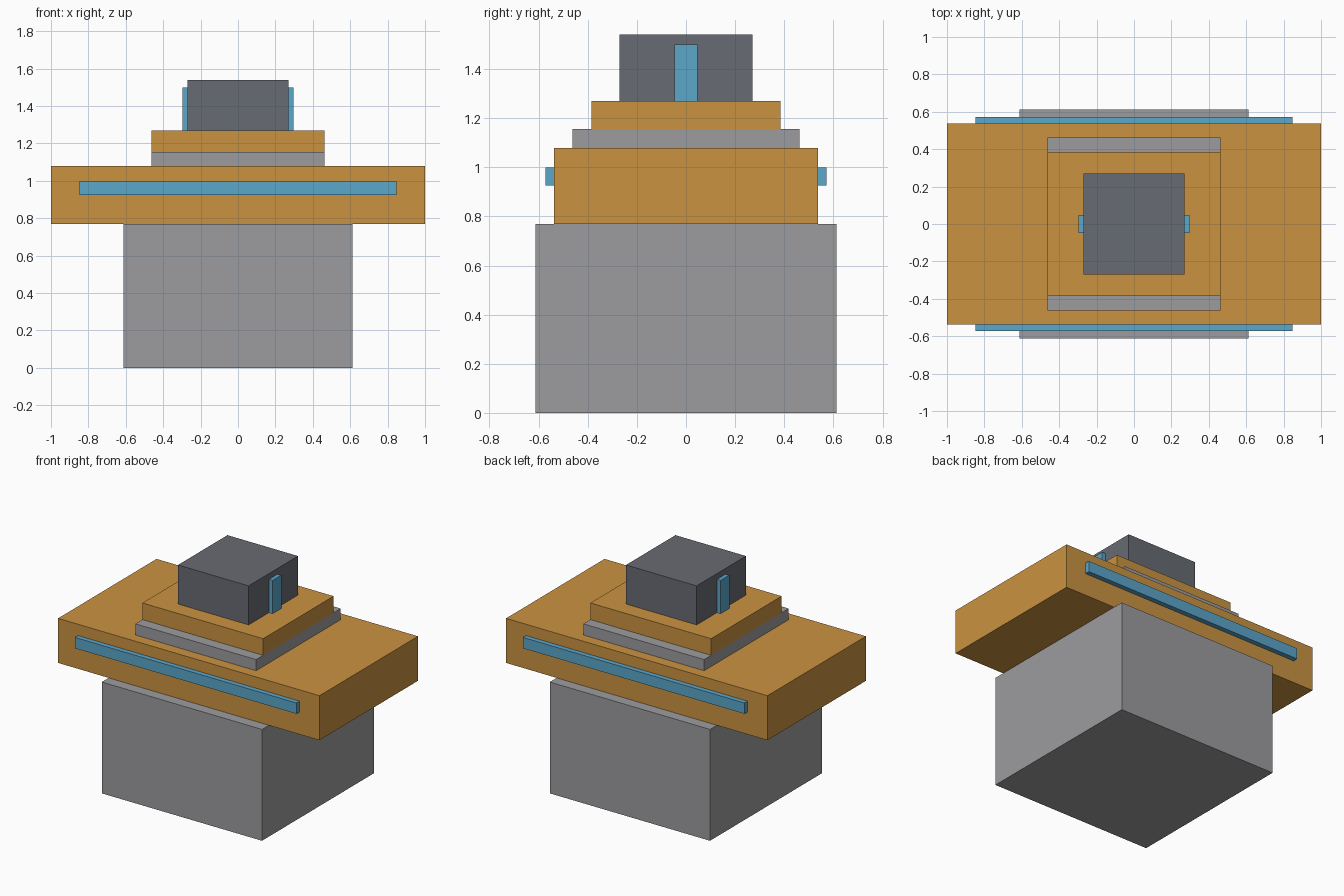
import bpy
import bmesh
from mathutils import Vector

cube = bpy.data.objects.get("Cube")
if cube:
    bpy.data.objects.remove(cube, do_unlink=True)


def make_material(name, rgb):
    mat = bpy.data.materials.new(name)
    mat.use_nodes = True
    colour = (*rgb, 1.0)
    mat.diffuse_color = colour
    bsdf = next(n for n in mat.node_tree.nodes if n.type == 'BSDF_PRINCIPLED')
    bsdf.inputs["Base Color"].default_value = colour
    return mat


gold = make_material("ochre gold", (0.59, 0.29, 0.052))
grey = make_material("stone grey", (0.335, 0.335, 0.35))
slate = make_material("dark slate", (0.137, 0.146, 0.17))
blue = make_material("light blue", (0.105, 0.385, 0.59))


def box(name, x, y, z, mat):
    """Box from (min, max) ranges along each axis."""
    low, high = Vector((x[0], y[0], z[0])), Vector((x[1], y[1], z[1]))
    mesh = bpy.data.meshes.new(name)
    bm = bmesh.new()
    bmesh.ops.create_cube(bm, size=1)
    bmesh.ops.scale(bm, vec=high - low, verts=bm.verts)
    bmesh.ops.translate(bm, vec=(low + high) / 2, verts=bm.verts)
    bm.to_mesh(mesh)
    bm.free()
    mesh.materials.append(mat)
    obj = bpy.data.objects.new(name, mesh)
    bpy.context.collection.objects.link(obj)
    return obj


def stack(name, half_x, half_y, z, mat):
    """Box centred on the vertical axis."""
    return box(name, (-half_x, half_x), (-half_y, half_y), z, mat)


# Stacked body, bottom to top
stack("base_block", 0.613, 0.613, (0, 0.77), grey)
stack("wide_slab", 1.0, 0.538, (0.77, 1.078), gold)
stack("lower_tier", 0.462, 0.462, (1.078, 1.155), grey)
stack("upper_tier", 0.462, 0.385, (1.155, 1.27), gold)
stack("top_block", 0.27, 0.27, (1.27, 1.54), slate)

# Long strips on the front and back of the slab
for name, side in (("front_strip", -1), ("back_strip", 1)):
    y = sorted((side * 0.538, side * 0.572))
    box(name, (-0.847, 0.847), y, (0.925, 1.0), blue)

# Upright fins on both sides of the top block
for name, side in (("left_fin", 1), ("right_fin", -1)):
    x = sorted((side * 0.27, side * 0.298))
    box(name, x, (-0.047, 0.047), (1.27, 1.5), blue)
